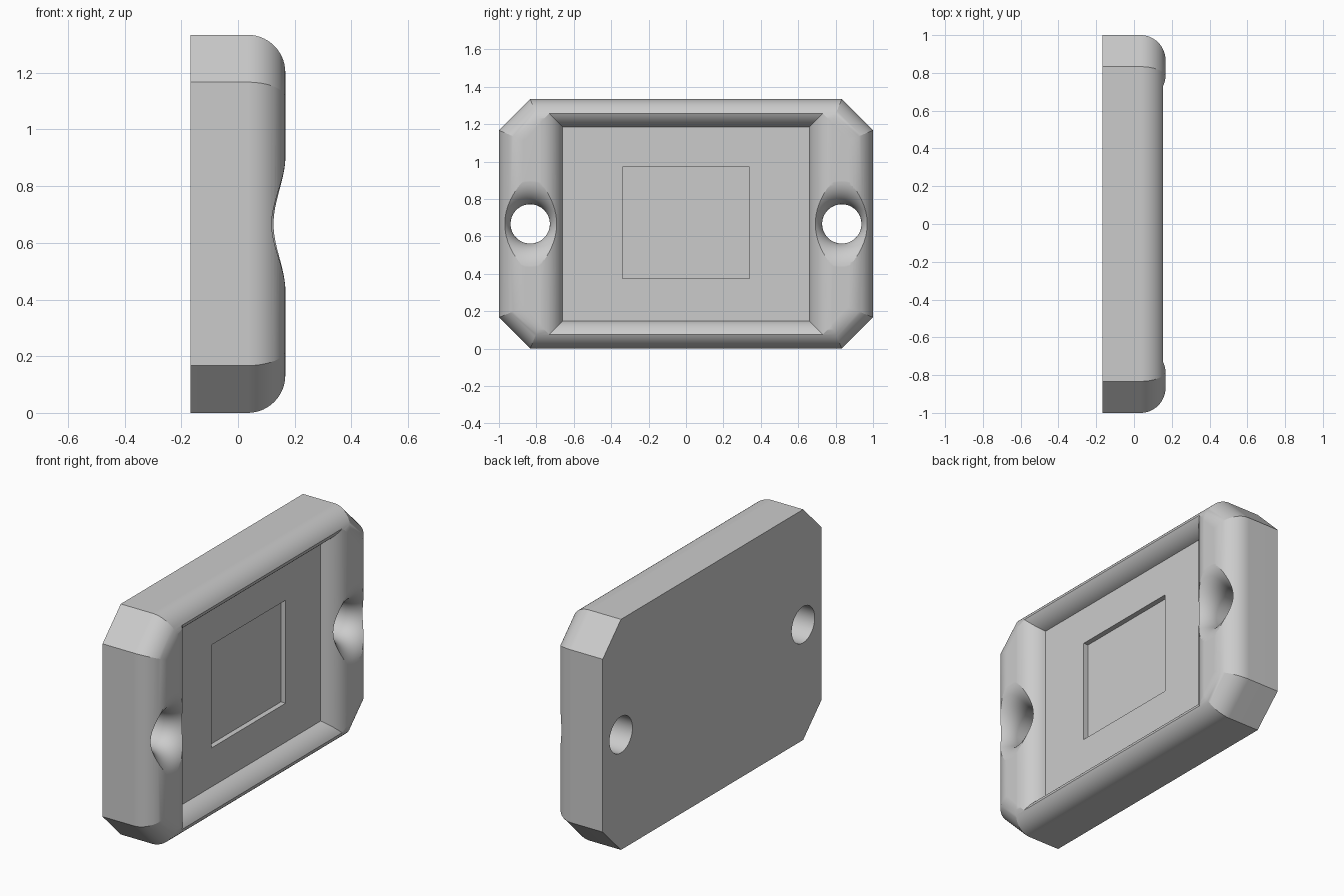
import bpy, bmesh, math

cube = bpy.data.objects.get("Cube")
if cube:
    bpy.data.objects.remove(cube)

HY, HZ, HX = 1.0, 0.667, 0.167     # half width, half height, half thickness
CUT = 0.167                        # corner chamfer
R = 0.133                          # radius shared by all rounded edges
FLOOR = 0.067                      # recess floor
STEPS = 14


def loft(name, rings):
    """Closed solid through equal-length rings of points."""
    bm = bmesh.new()
    loops = [[bm.verts.new(p) for p in ring] for ring in rings]
    n = len(loops[0])
    for a, b in zip(loops, loops[1:]):
        for i in range(n):
            j = (i + 1) % n
            bm.faces.new((a[i], a[j], b[j], b[i]))
    bm.faces.new(loops[0])
    bm.faces.new(loops[-1])
    bmesh.ops.recalc_face_normals(bm, faces=bm.faces)
    mesh = bpy.data.meshes.new(name)
    bm.to_mesh(mesh)
    bm.free()
    obj = bpy.data.objects.new(name, mesh)
    bpy.context.collection.objects.link(obj)
    return obj


def octagon(x, inset):
    y, z = HY - inset, HZ - inset
    k = inset * math.tan(math.pi / 8)
    cy, cz = HY - CUT - k, HZ - CUT - k
    pts = [(y, -cz), (y, cz), (cy, z), (-cy, z), (-y, cz), (-y, -cz), (-cy, -z), (cy, -z)]
    return [(x, a, b + HZ) for a, b in pts]


def rectangle(x, hy, hz, cz=HZ):
    return [(x, -hy, cz - hz), (x, hy, cz - hz), (x, hy, cz + hz), (x, -hy, cz + hz)]


def circle(x, y, r, n=64):
    return [(x, y + r * math.cos(2 * math.pi * i / n), HZ + r * math.sin(2 * math.pi * i / n))
            for i in range(n)]


def flare(start):
    """(x, widening) pairs of a rounded mouth, running out past the front."""
    first = math.asin((start - HX + R) / R)
    last = math.radians(84)
    pairs = []
    for i in range(STEPS + 1):
        a = first + (last - first) * i / STEPS
        pairs.append((HX - R + R * math.sin(a), R - R * math.cos(a)))
    x, w = pairs[-1]
    pairs.append((x + 0.02, w + 0.02 * math.tan(last)))
    return pairs


# Body: chamfered plate with a rounded front edge
arc = [i * math.pi / 2 / STEPS for i in range(STEPS + 1)]
body = loft("mounting_plate", [octagon(-HX, 0)] +
            [octagon(HX - R + R * math.sin(a), R - R * math.cos(a)) for a in arc])

# Cutters: recess, inner pocket and two flared screw holes
cutters = [
    loft("recess_cutter", [rectangle(x, 0.655 + w, 0.514 + w) for x, w in flare(FLOOR)]),
    loft("pocket_cutter", [rectangle(x, 0.34, 0.298, 0.672) for x in (FLOOR - 0.03, HX)]),
]
for side, y in (("left", 0.833), ("right", -0.833)):
    rings = [circle(-0.3, y, 0.105)] + [circle(x, y, 0.105 + w) for x, w in flare(HX - R)]
    cutters.append(loft("hole_cutter_" + side, rings))

bpy.ops.object.select_all(action='DESELECT')
bpy.context.view_layer.objects.active = body
body.select_set(True)
for cutter in cutters:
    cutter.hide_render = True
    mod = body.modifiers.new(cutter.name, 'BOOLEAN')
    mod.operation = 'DIFFERENCE'
    mod.solver = 'EXACT'
    mod.object = cutter
    bpy.ops.object.modifier_apply(modifier=mod.name)
    bpy.data.objects.remove(cutter)

# Grey finish
grey = bpy.data.materials.new("light_grey")
grey.use_nodes = True
colour = (0.6, 0.6, 0.6, 1)
grey.diffuse_color = colour
grey.node_tree.nodes["Principled BSDF"].inputs["Base Color"].default_value = colour
body.data.materials.clear()
body.data.materials.append(grey)

# Smooth curves, sharp creases, flat large faces
bpy.ops.object.shade_smooth_by_angle(angle=math.radians(20))
weighted = body.modifiers.new("flat_faces", 'WEIGHTED_NORMAL')
weighted.keep_sharp = True
